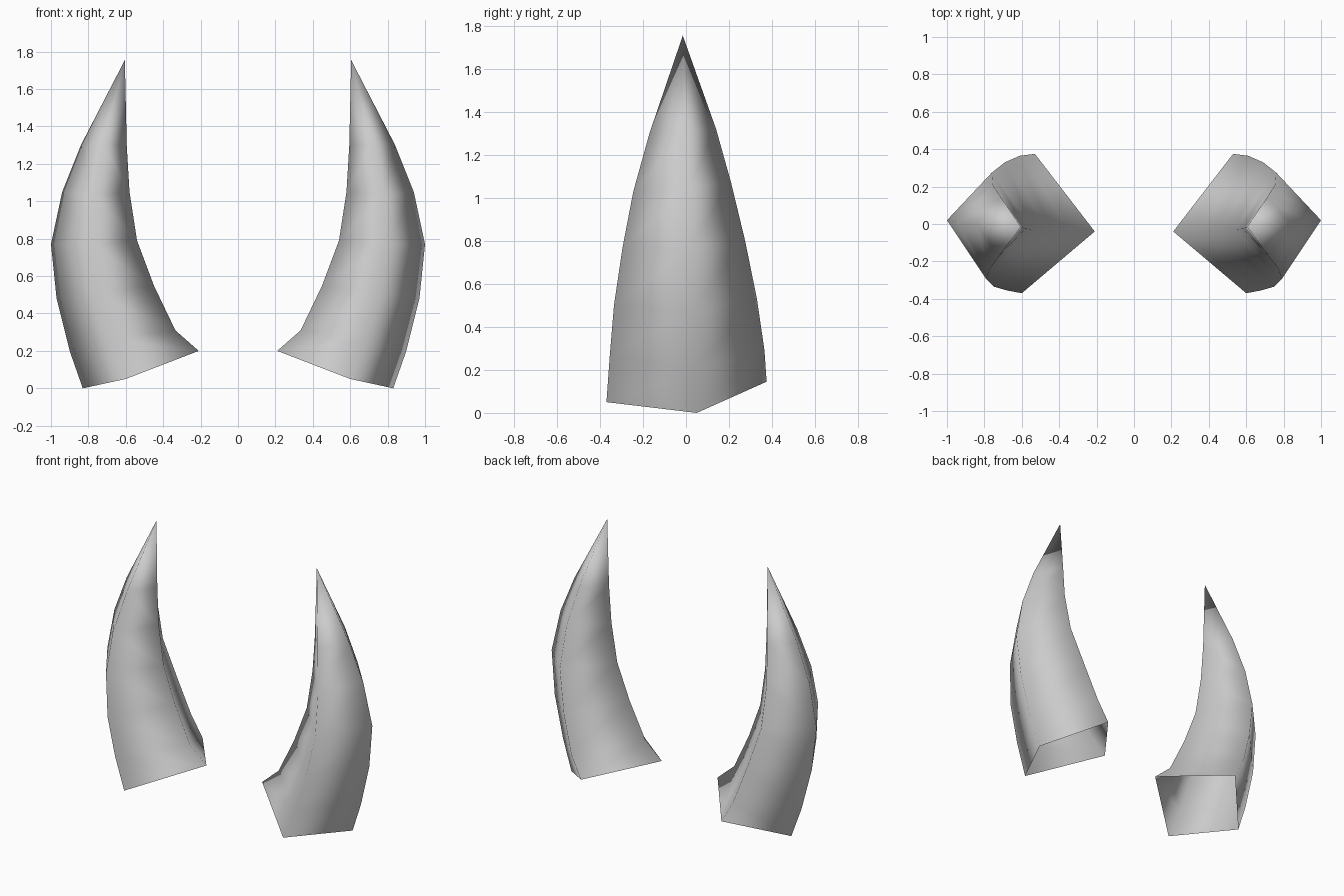
import bpy
import bmesh
from mathutils import Vector

default_cube = bpy.data.objects.get("Cube")
if default_cube:
    bpy.data.objects.remove(default_cube, do_unlink=True)


def make_material(name, colour):
    material = bpy.data.materials.new(name)
    material.use_nodes = True
    material.diffuse_color = colour
    shader = next(n for n in material.node_tree.nodes if n.type == "BSDF_PRINCIPLED")
    shader.inputs["Base Color"].default_value = colour
    return material


# The four long ridges of a horn, from the open base up to the last ring
outer_ridge = [(.83, .05, 0), (.90, .04, .20), (.97, .03, .48),
               (1, .02, .77), (.94, .01, 1.05), (.84, 0, 1.3)]
back_ridge = [(.53, .375, .145), (.61, .365, .29), (.69, .33, .53),
              (.76, .275, .80), (.755, .21, 1.07), (.71, .14, 1.32)]
inner_ridge = [(.21, -.04, .20), (.335, -.04, .31), (.45, -.035, .55),
               (.54, -.03, .79), (.58, -.025, 1.05), (.595, -.02, 1.3)]
front_ridge = [(.60, -.37, .05), (.68, -.355, .26), (.75, -.335, .50),
               (.79, -.295, .77), (.775, -.245, 1.03), (.72, -.17, 1.3)]
ridges = [outer_ridge, back_ridge, inner_ridge, front_ridge]
tip_point = (.605, -.015, 1.755)


def make_horn(name, side, material):
    """Four-sided curved horn, open at the base, closing to a point."""
    bm = bmesh.new()

    def place(point):
        x, y, z = point
        return bm.verts.new(Vector((x * side, y, z)))

    rings = [[place(corner) for corner in ring] for ring in zip(*ridges)]
    tip = place(tip_point)

    # Walls between neighbouring rings, then the pointed end
    for i in range(len(ridges)):
        j = (i + 1) % len(ridges)
        for low, high in zip(rings, rings[1:]):
            bm.faces.new((low[i], low[j], high[j], high[i]))
        bm.faces.new((rings[-1][i], rings[-1][j], tip))

    # Mirrored horn needs its winding turned outward again
    if side < 0:
        bmesh.ops.reverse_faces(bm, faces=bm.faces[:])
    for face in bm.faces:
        face.smooth = True

    mesh = bpy.data.meshes.new(name)
    bm.to_mesh(mesh)
    bm.free()
    mesh.materials.append(material)
    horn = bpy.data.objects.new(name, mesh)
    bpy.context.collection.objects.link(horn)
    return horn


horn_grey = make_material("horn grey", (.6, .6, .6, 1))
make_horn("left_horn", 1, horn_grey)
make_horn("right_horn", -1, horn_grey)
